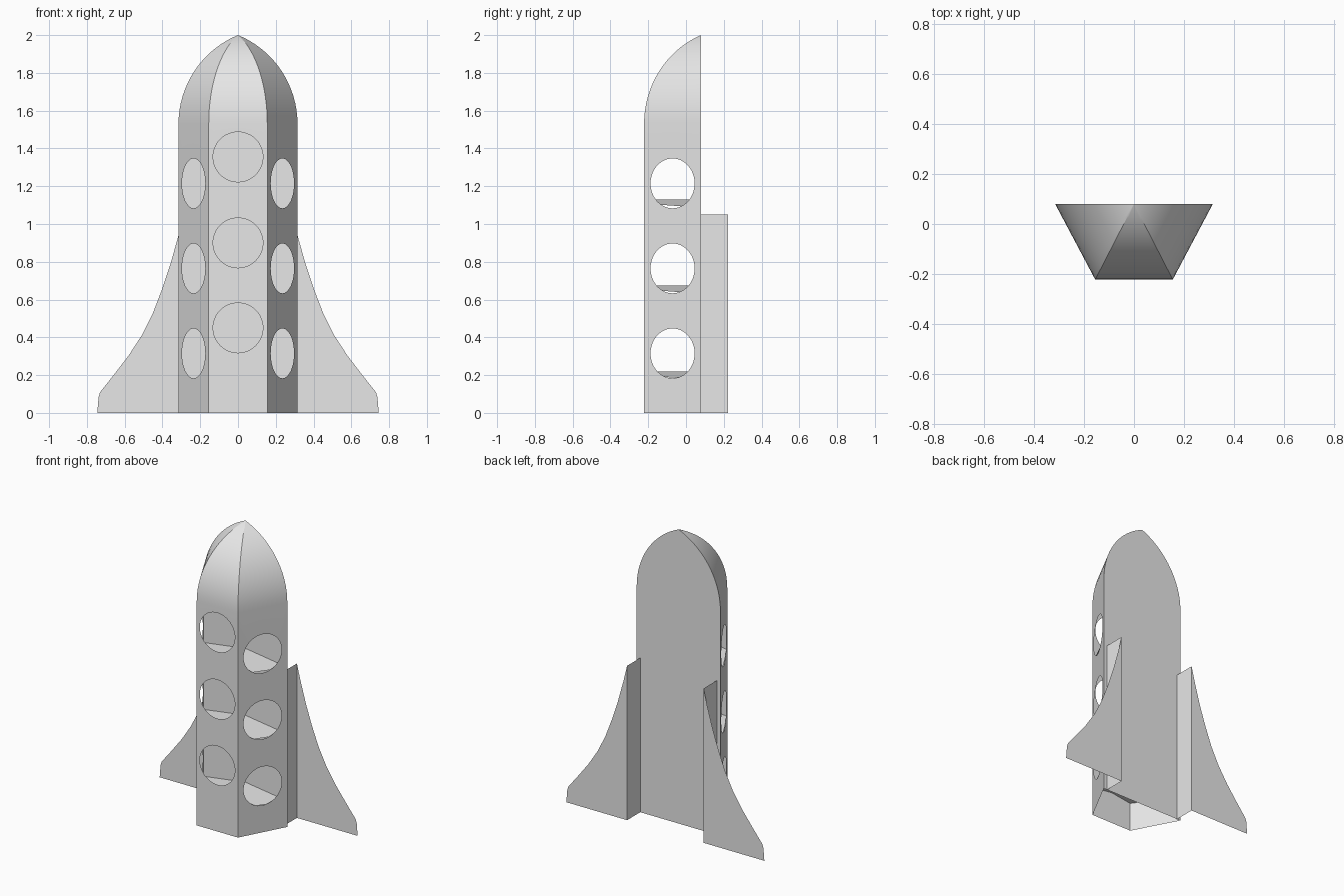
import bpy
import bmesh
from math import cos, sin, tau, sqrt, radians
from mathutils import Vector

old = bpy.data.objects.get("Cube")
if old:
    bpy.data.objects.remove(old, do_unlink=True)

GREY = (0.8, 0.8, 0.8, 1)
mat = bpy.data.materials.new("light_grey")
mat.use_nodes = True
mat.diffuse_color = GREY
mat.node_tree.nodes["Principled BSDF"].inputs["Base Color"].default_value = GREY

# Main dimensions
FRONT, BACK, FIN_Y = -0.222, 0.08, 0.222
HALF_FRONT, HALF_BACK = 0.155, 0.315
SHOULDER, TOP = 1.53, 2.0
HOLE_R, SEG = 0.132, 48
APEX = Vector((0, BACK, 0))
CORNERS = [Vector((-HALF_BACK, BACK, 0)), Vector((-HALF_FRONT, FRONT, 0)),
           Vector((HALF_FRONT, FRONT, 0)), Vector((HALF_BACK, BACK, 0))]


def finish(bm, name, smooth=False):
    bmesh.ops.remove_doubles(bm, verts=bm.verts, dist=0.0002)
    mesh = bpy.data.meshes.new(name)
    bm.to_mesh(mesh)
    bm.free()
    mesh.materials.append(mat)
    obj = bpy.data.objects.new(name, mesh)
    bpy.context.collection.objects.link(obj)
    if smooth:
        bpy.ops.object.select_all(action='DESELECT')
        obj.select_set(True)
        bpy.context.view_layer.objects.active = obj
        bpy.ops.object.shade_smooth_by_angle(angle=radians(30))
    return obj


def face(bm, points):
    bm.faces.new([bm.verts.new(p) for p in points])


def nose_scale(z):
    # Pointed arch: arc tangent to the wall at the shoulder
    h = TOP - SHOULDER
    c = (h * h - HALF_BACK ** 2) / (2 * HALF_BACK)
    d = z - SHOULDER
    return max(0, (sqrt((HALF_BACK + c) ** 2 - d * d) - c) / HALF_BACK)


# Nose levels, closer together towards the tip
STEPS = 20
levels = [SHOULDER + (TOP - SHOULDER) * sin(tau / 4 * i / STEPS) for i in range(STEPS + 1)]

# Square-projected directions, used for the hole cells and the nose columns
dirs = [(cos(tau * i / SEG), sin(tau * i / SEG)) for i in range(SEG)]
rim = [(x / max(abs(x), abs(y)), y / max(abs(x), abs(y))) for x, y in dirs]
columns = [rim[i][0] for i in range(3 * SEG // 8, SEG // 8 - 1, -1)]


def add_wall(bm, a, b, hole_heights):
    mid, half = (a + b) / 2, (b - a) / 2
    unit = half.normalized()
    up = Vector((0, 0, 1))
    mids = [(p + q) / 2 for p, q in zip(hole_heights, hole_heights[1:])]
    bounds = [0] + mids + [SHOULDER]
    # Wall cells, each with a round hole
    for z, low, high in zip(hole_heights, bounds, bounds[1:]):
        inner = [mid + unit * x * HOLE_R + up * (z + y * HOLE_R) for x, y in dirs]
        outer = [mid + half * x + up * (z + y * (high - z if y > 0 else z - low))
                 for x, y in rim]
        for i in range(SEG):
            j = (i + 1) % SEG
            face(bm, (inner[i], outer[i], outer[j], inner[j]))

    # Nose panel above the wall
    def nose_point(u, z):
        return APEX + (mid + half * u - APEX) * nose_scale(z) + up * z

    for z0, z1 in zip(levels, levels[1:]):
        for u0, u1 in zip(columns, columns[1:]):
            quad = [nose_point(u0, z0), nose_point(u1, z0)]
            quad += [APEX + up * TOP] if z1 == levels[-1] else [nose_point(u1, z1), nose_point(u0, z1)]
            face(bm, quad)


# Shell: three pierced walls rising into the nose
bm = bmesh.new()
front_holes = [0.45, 0.9, 1.355]
side_holes = [0.315, 0.765, 1.215]
for k, holes in enumerate((side_holes, front_holes, side_holes)):
    add_wall(bm, CORNERS[k], CORNERS[k + 1], holes)
finish(bm, "rocket_shell", smooth=True)

# Flat back panel with the arched outline
bm = bmesh.new()
right = [(HALF_BACK, BACK, 0)] + [(HALF_BACK * nose_scale(z), BACK, z) for z in levels[:-1]]
left = [(-x, y, z) for x, y, z in reversed(right)]
face(bm, right + [(0, BACK, TOP)] + left)
finish(bm, "back_panel")

# Shallow ridged floors inside
SLOPE = 0.14
for n, ridge in enumerate((0.22, 0.675, 1.13), 1):
    bm = bmesh.new()
    for s in (-1, 1):
        face(bm, [(0, FRONT, ridge), (s * HALF_FRONT, FRONT, ridge - SLOPE * HALF_FRONT),
                  (s * HALF_BACK, BACK, ridge - SLOPE * HALF_BACK), (0, BACK, ridge)][::s])
    finish(bm, f"floor_{n}")

# Swept fins, each on a narrow connecting strip
ROOT = 0.288
outline = [(ROOT, 1.05), (0.315, 0.94), (0.357, 0.79), (0.402, 0.655), (0.452, 0.525),
           (0.51, 0.41), (0.58, 0.302), (0.66, 0.198), (0.73, 0.11), (0.738, 0.085),
           (0.745, 0), (ROOT, 0)]
for side, s in (("left", 1), ("right", -1)):
    bm = bmesh.new()
    face(bm, [(s * x, FIN_Y, z) for x, z in outline][::s])
    face(bm, [(s * ROOT, BACK, 0), (s * ROOT, FIN_Y, 0),
              (s * ROOT, FIN_Y, outline[0][1]), (s * ROOT, BACK, outline[0][1])][::s])
    finish(bm, f"{side}_fin")
